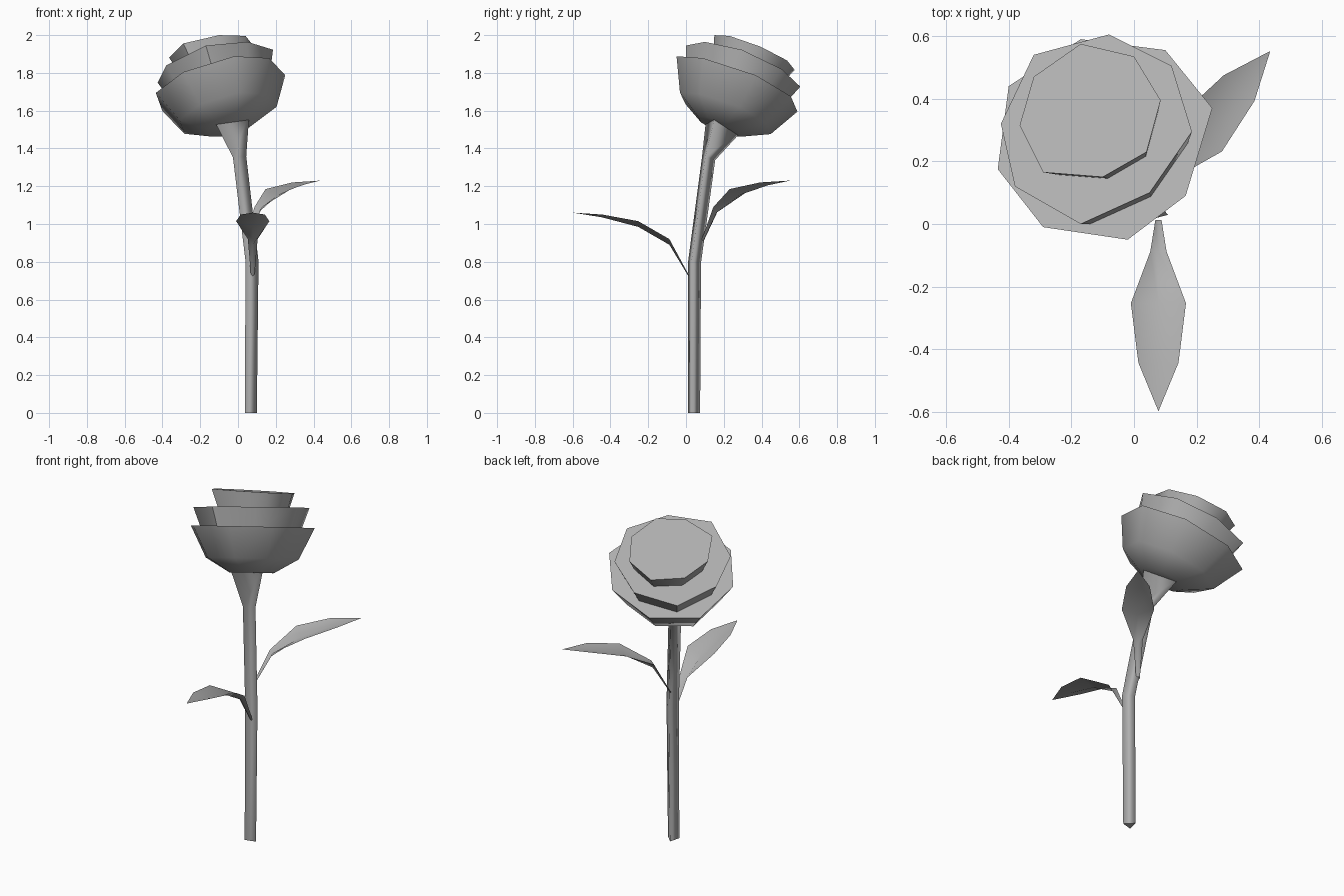
import bpy, math
from mathutils import Vector, Matrix

if "Cube" in bpy.data.objects:
    bpy.data.objects.remove(bpy.data.objects["Cube"])

SX, SY = 0.27, -0.40          # slope of the tilted bloom planes (dz/dx, dz/dy)

grey = bpy.data.materials.new("mid_grey")
grey.diffuse_color = (0.43, 0.43, 0.43, 1)
grey.use_nodes = True
grey.node_tree.nodes["Principled BSDF"].inputs["Base Color"].default_value = grey.diffuse_color


def make(name, verts, faces, angle=50):
    me = bpy.data.meshes.new(name)
    me.from_pydata(verts, [], faces)
    me.update()
    me.materials.append(grey)
    ob = bpy.data.objects.new(name, me)
    bpy.context.collection.objects.link(ob)
    bpy.ops.object.select_all(action='DESELECT')
    ob.select_set(True)
    bpy.context.view_layer.objects.active = ob
    bpy.ops.object.shade_smooth_by_angle(angle=math.radians(angle))
    return ob


def loft(name, rings, angle=50, caps=True):
    """Skin a stack of equal rings (bottom to top), optionally capping both ends."""
    n = len(rings[0])
    verts = [p for r in rings for p in r]
    faces = [(i * n + j, i * n + (j + 1) % n, (i + 1) * n + (j + 1) % n, (i + 1) * n + j)
             for i in range(len(rings) - 1) for j in range(n)]
    top = (len(rings) - 1) * n
    if caps:
        faces += [tuple(reversed(range(n))), tuple(range(top, top + n))]
    return make(name, verts, faces, angle)


def ring(centre, offsets, scale=1.0, tilt=1.0, sx=SX):
    return [(centre[0] + scale * x, centre[1] + scale * y,
             centre[2] + tilt * scale * (sx * x + SY * y)) for x, y in offsets]


# three-sided stem with flared calyx: x, y, z, radius, tilt
tri = [(math.cos(math.radians(a)), math.sin(math.radians(a))) for a in (225, 345, 105)]
stem = [(0.063, 0.038, 0, 0.038, 0), (0.069, 0.040, 0.80, 0.041, 0.25),
        (0.003, 0.114, 1.35, 0.042, 0.6), (-0.05, 0.187, 1.545, 0.114, 1)]
loft("stem", [ring(s[:3], tri, s[3], s[4]) for s in stem], 180, caps=False)
make("stem_base", ring(stem[0][:3], tri, stem[0][3], 0), [(2, 1, 0)])


# bloom: three stacked eight-sided cups (rim outline, rim height, x slope, lower rings (drop, scale))
tiers = {
    "outer_petals": ([(-.29, -.01), (-.02, -.05), (.165, .09), (.25, .37),
                      (.10, .555), (-.17, .59), (-.40, .44), (-.435, .175)],
                     1.74, .25, [(.225, .36), (.155, .75)]),
    "middle_petals": ([(-.17, 0), (.05, .10), (.185, .295), (.12, .505),
                       (-.08, .605), (-.32, .54), (-.425, .32), (-.38, .12)],
                      1.832, .27, [(.10, .87)]),
    "inner_petals": ([(-.29, .165), (-.10, .15), (.04, .23), (.085, .395),
                      (0, .535), (-.17, .575), (-.32, .47), (-.365, .315)],
                     1.91, .20, [(.09, .85)]),
}
for name, (rim, z, sx, lower) in tiers.items():
    cx = sum(p[0] for p in rim) / len(rim)
    cy = sum(p[1] for p in rim) / len(rim)
    off = [(x - cx, y - cy) for x, y in rim]
    loft(name, [ring((cx + SX * d, cy + SY * d, z - d), off, s, 1, sx)
                for d, s in lower + [(0, 1)]])


# leaves: stations of distance, half width, edge height, midrib drop
profile = [(0, .010, .005, .01), (.10, .026, .19, .03), (.265, .088, .285, .03),
           (.455, .064, .32, .015), (.61, 0, .33, 0)]


def leaf(name, base, heading):
    mat = Matrix.Translation(base) @ Matrix.Rotation(math.radians(heading), 4, 'Z')
    verts, faces = [], []
    for d, w, z, drop in profile[:-1]:
        verts += [mat @ Vector(p) for p in ((d, -w, z), (d, 0, z - drop), (d, w, z))]
    verts.append(mat @ Vector((profile[-1][0], 0, profile[-1][2])))
    for i in range(len(profile) - 2):
        for j in range(2):
            a = i * 3 + j
            faces.append((a, a + 3, a + 4, a + 1))
    t, a = len(verts) - 1, len(verts) - 4
    faces += [(a, t, a + 1), (a + 1, t, a + 2)]
    make(name, verts, faces, 180)


leaf("front_leaf", (.078, .012, .73), -90)
leaf("back_leaf", (.043, .085, .90), 50)
